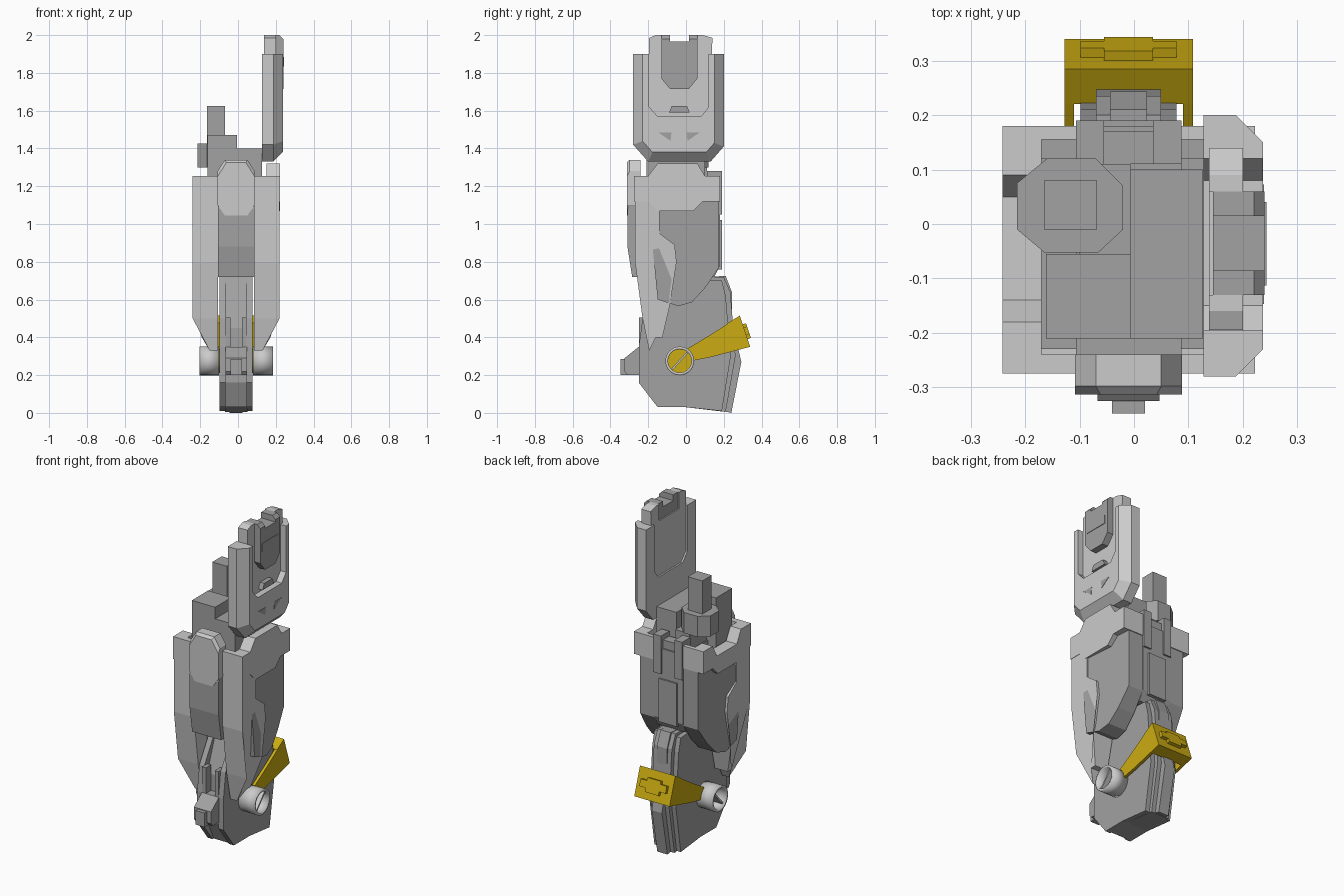
import bpy, bmesh, math
from mathutils import Vector

if "Cube" in bpy.data.objects:
    bpy.data.objects.remove(bpy.data.objects["Cube"])

MID = -0.01  # mirror plane of the arm


def material(name, rgb):
    m = bpy.data.materials.new(name)
    m.use_nodes = True
    m.diffuse_color = (*rgb, 1)
    m.node_tree.nodes["Principled BSDF"].inputs["Base Color"].default_value = (*rgb, 1)
    return m


LIGHT = material("light grey", (0.6, 0.6, 0.6))
GREY = material("mid grey", (0.36, 0.36, 0.36))
DARK = material("dark grey", (0.14, 0.14, 0.14))
GOLD = material("gold", (0.6, 0.41, 0.006))


def prism(name, axis, pts, a, b, mat, far=None, chamfer=None, caps=True):
    """Extrude a profile along an axis; far(y, z) may shape the far cap."""
    place = {"x": lambda p, d: (d, p[0], p[1]),
             "y": lambda p, d: (p[0], d, p[1]),
             "z": lambda p, d: (p[0], p[1], d)}[axis]
    bm = bmesh.new()
    near = [bm.verts.new(place(p, a)) for p in pts]
    end = [bm.verts.new(place(p, far(*p) if far else b)) for p in pts]
    n = len(pts)
    for i in range(n):
        j = (i + 1) % n
        bm.faces.new((near[i], near[j], end[j], end[i]))
    if caps:
        bm.faces.new(near[::-1])
        bm.faces.new(end)
    bmesh.ops.recalc_face_normals(bm, faces=bm.faces)
    if chamfer:
        size, rule = chamfer
        ends = set(end)
        picked = [e for e in bm.edges if e.verts[0] in ends and e.verts[1] in ends
                  and rule((e.verts[0].co + e.verts[1].co) / 2)]
        bmesh.ops.bevel(bm, geom=picked, offset=size, segments=1, affect="EDGES", profile=0.5)
    mesh = bpy.data.meshes.new(name)
    bm.to_mesh(mesh)
    bm.free()
    mesh.materials.append(mat)
    ob = bpy.data.objects.new(name, mesh)
    bpy.context.collection.objects.link(ob)
    return ob


def rect(a, b, c, d):
    return [(a, c), (b, c), (b, d), (a, d)]


def box(name, x, y, z, mat):
    return prism(name, "z", rect(*x, *y), *z, mat)


def both(name, pts, u0, u1, mat, far=None, **kw):
    """Matching left and right prisms, measured outward from the middle."""
    return [prism(f"{side}_{name}", "x", pts, MID + s * u0, MID + s * u1, mat,
                  (lambda y, z, s=s: MID + s * far(y, z)) if far else None, **kw)
            for side, s in (("left", 1), ("right", -1))]


def centred(name, pts, u, mat):
    return prism(name, "x", pts, MID - u, MID + u, mat)


def circle(cy, cz, r, n=32):
    return [(cy + r * math.cos(math.tau * i / n), cz + r * math.sin(math.tau * i / n))
            for i in range(n)]


# Elbow joint: layered slabs with a stepped ridge along the back
both("elbow_slab", [(-.15, .03), (.0, .03), (.19, .01), (.237, .3), (.21, .62), (.19, .7),
                    (-.1, .72), (-.23, .5), (-.25, .35), (-.25, .16)], .055, .088, GREY)
centred("elbow_middle_slab", [(-.14, .03), (.0, .03), (.21, .005), (.262, .3), (.235, .64),
                              (.2, .72), (-.1, .72), (-.2, .45), (-.2, .16)], .06, GREY)
centred("elbow_ridge", [(.1, .03), (.24, 0), (.293, .27), (.243, .48), (.243, .64),
                        (.21, .725), (.1, .72)], .034, GREY)
both("elbow_prong", rect(-.25, -.2, .3, .505), .03, .055, GREY)
centred("elbow_hook", [(-.2, .2), (-.31, .2), (-.325, .22), (-.325, .29), (-.25, .35), (-.2, .35)],
        .057, GREY)
centred("elbow_hook_tip", rect(-.348, -.3, .2, .285), .03, GREY)

# Pivots: hollow collars with a gold disc and a slot bar inside
PY, PZ = -.033, .275
for ob in both("pivot_collar", circle(PY, PZ, .076), .09, .195, LIGHT, caps=False):
    mod = ob.modifiers.new("wall", "SOLIDIFY")
    mod.thickness, mod.offset = .014, -1
    for o in bpy.context.selected_objects:
        o.select_set(False)
    bpy.context.view_layer.objects.active = ob
    ob.select_set(True)
    bpy.ops.object.shade_smooth_by_angle()
both("pivot_disc", circle(PY, PZ, .063), .08, .125, GOLD)
both("pivot_bar", [(PY - .045, PZ - .042), (PY - .037, PZ - .048),
                   (PY + .045, PZ + .042), (PY + .037, PZ + .048)], .12, .185, LIGHT)

# Gold strap around the back of the elbow
both("strap_arm", [(-.04, .23), (.03, .275), (.13, .295), (.34, .35), (.285, .515),
                   (.14, .42), (.0, .335), (-.06, .3)], .1, .118, GOLD)
centred("strap_back", [(.27, .332), (.34, .35), (.285, .515), (.22, .475)], .118, GOLD)


def strap_plate(name, t0, t1, u):
    low, high = Vector((.34, .35)), Vector((.285, .515))
    out = Vector((.165, .055)).normalized() * .018
    a, b = low.lerp(high, t0), low.lerp(high, t1)
    centred(name, [a, a + out, b + out, b], u, GOLD)


strap_plate("strap_buckle_wide", .38, .62, .088)
strap_plate("strap_buckle_tall", .25, .72, .045)

# Forearm core with rounded front, back plate and clips
centred("forearm_core", [(-.29, 1.12), (-.31, 1.08), (-.31, .88), (-.285, .72), (.15, .72),
                         (.18, .78), (.18, 1.2), (-.24, 1.2)], .097, GREY)
box("forearm_inner", (-.17, .15), (-.23, .12), (.75, 1.14), GREY)
centred("back_plate", rect(.17, .19, .76, 1.02), .06, GREY)
both("back_clip", rect(.11, .19, 1.05, 1.28), .045, .097, GREY)
box("back_bridge", (-.06, .04), (.11, .17), (1.1, 1.25), GREY)
prism("front_badge_plate", "y", [(-.07, 1.34), (.05, 1.34), (.088, 1.28), (.088, 1.1),
                                 (.05, 1.045), (-.07, 1.045), (-.108, 1.1), (-.108, 1.28)],
      -.24, -.313, LIGHT, chamfer=(.015, lambda c: c.z > 1.3))


# Side shells: tapered below and drawn in towards the back
def shell_far(y, z):
    return .226 - max(0, .48 - z) * .6 - max(0, y + .04) * .15


both("shell_rear", [(-.2, 1.12), (.175, 1.12), (.175, .77), (.1, .66), (.03, .585),
                    (-.04, .565), (-.15, .6)], .095, 0, GREY, far=shell_far)
both("shell_front", [(-.27, 1.12), (-.14, 1.12), (-.14, .95), (-.06, .89), (-.05, .8),
                     (-.085, .57), (-.125, .4), (-.16, .4), (-.195, .33), (-.23, .5), (-.27, .8)],
     .095, 0, LIGHT, far=lambda y, z: shell_far(y, z) + .004)

# Wrist cuff: side walls plus front and back returns
lower_edge = [(.18, 1.12), (.09, 1.12), (.04, 1.07), (-.15, 1.07), (-.2, 1.12), (-.275, 1.12)]
prism("left_cuff", "x", lower_edge + [(-.275, 1.255), (-.2, 1.255), (-.15, 1.32), (.06, 1.32),
                                      (.1, 1.255), (.18, 1.255)], .15, .222, LIGHT)
prism("right_cuff", "x", lower_edge + [(-.275, 1.255), (-.18, 1.255), (-.14, 1.18), (.05, 1.18),
                                       (.09, 1.255), (.18, 1.255)], -.17, -.242, LIGHT)
both("cuff_front", rect(-.275, -.24, 1.12, 1.255), .095, .175, LIGHT)
both("cuff_back", rect(.155, .18, 1.12, 1.255), .095, .175, LIGHT)

# Wrist block, boss and post
box("wrist_tall_block", (-.162, -.006), (-.21, -.055), (1.1, 1.47), GREY)
box("wrist_rear_block", (-.1, -.006), (-.06, .11), (1.1, 1.3), GREY)
box("wrist_low_block", (-.006, .127), (-.21, .1), (1.1, 1.4), GREY)
prism("wrist_boss", "z", [(-.16, .12), (-.07, .12), (-.02, .07), (-.02, -.01), (-.065, -.052),
                          (-.165, -.052), (-.215, -.01), (-.215, .075)], 1.3, 1.425, GREY)
box("wrist_post", (-.165, -.068), (-.01, .08), (1.3, 1.625), GREY)

# Hand guard: U-shaped frame with chamfered outer edges around a recess
prism("guard_frame", "x", [(-.28, 1.9), (-.28, 1.42), (-.2, 1.33), (.13, 1.33), (.2, 1.41),
                           (.2, 1.9), (.12, 1.9), (.12, 1.62), (.08, 1.57), (-.15, 1.57),
                           (-.195, 1.62), (-.195, 1.9)], .128, .237, LIGHT,
      chamfer=(.05, lambda c: c.y < -.21 and c.z < 1.85 or c.y > .13 and c.z < 1.85 or c.z < 1.4))
prism("guard_recess", "x", [(-.2, 1.56), (.125, 1.56), (.14, 1.985), (.09, 2.0), (.06, 2.0),
                            (.06, 1.9), (-.13, 1.9), (-.13, 2.0), (-.16, 2.0), (-.195, 1.985)],
      .138, .2, LIGHT)
prism("guard_centre_frame", "x", [(-.13, 2.0), (-.13, 1.77), (-.085, 1.715), (.015, 1.715),
                                  (.06, 1.77), (.06, 2.0), (.015, 2.0), (.015, 1.965),
                                  (-.085, 1.965), (-.085, 2.0)], .145, .24, GREY,
      chamfer=(.02, lambda c: c.z > 1.99))
prism("guard_centre_plate", "x", rect(-.113, .04, 1.835, 1.885), .2, .243, GREY)
prism("guard_latch", "x", [(-.09, 1.59), (.02, 1.59), (.005, 1.625), (-.075, 1.625)],
      .19, .228, GREY)

# Vents along the lower lip of the guard
slope = [(.186, 1.352), (.235, 1.405), (.232, 1.412), (.18, 1.36)]
for side, s in (("front", -1), ("rear", 1)):
    c = -.037
    prism(f"{side}_vent", "y", slope, c + s * .035, c + s * .145, DARK)
    prism(f"{side}_vent_notch", "x", [(c + s * .04, 1.485), (c + s * .11, 1.485),
                                      (c + s * .045, 1.44)], .23, .239, GREY)
